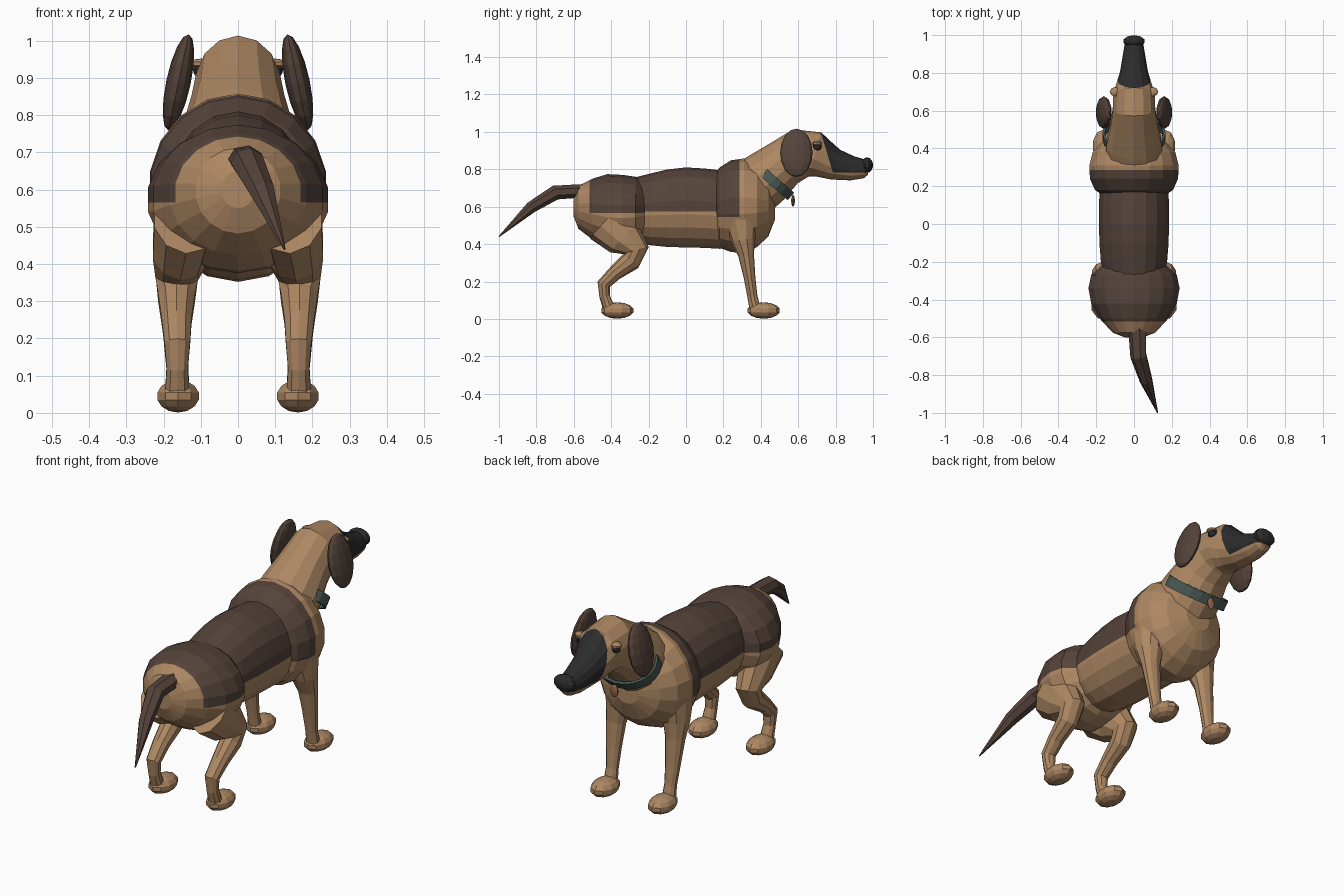
import bpy, bmesh, math
from mathutils import Vector, Matrix

def material(name, r, g, b):
    m = bpy.data.materials.new(name)
    m.diffuse_color = (r, g, b, 1)
    return m

TAN = material("tan fur", 0.42, 0.245, 0.125)
BROWN = material("dark brown fur", 0.09, 0.057, 0.043)
BLACK = material("black", 0.025, 0.025, 0.026)
GREEN = material("grey green collar", 0.065, 0.1, 0.088)
RUST = material("rust tag", 0.3, 0.13, 0.065)

def finish(bm, name, mats, rule=None, cuts=()):
    """Cut along colour borders, then colour the faces by rule."""
    for co, no in cuts:
        bmesh.ops.bisect_plane(bm, geom=bm.verts[:] + bm.edges[:] + bm.faces[:],
                               plane_co=co, plane_no=no, dist=1e-5)
    bmesh.ops.recalc_face_normals(bm, faces=bm.faces[:])
    me = bpy.data.meshes.new(name)
    for m in mats:
        me.materials.append(m)
    if rule:
        for f in bm.faces:
            f.material_index = int(rule(f.calc_center_median()))
    bm.to_mesh(me)
    bm.free()
    ob = bpy.data.objects.new(name, me)
    bpy.context.collection.objects.link(ob)
    return ob

def loft(name, rings, mats, sides=12, upright=False, rule=None, cuts=()):
    """Skin elliptical rings (x, y, z, side radius, up radius) along a path."""
    bm = bmesh.new()
    pts = [Vector(r[:3]) for r in rings]
    loops = []
    for i, r in enumerate(rings):
        t = (pts[min(i + 1, len(pts) - 1)] - pts[max(i - 1, 0)]).normalized()
        if upright:
            t = Vector((0, 1, 0))
        side = (Vector((1, 0, 0)) - t * t.x).normalized()
        up = side.cross(t)
        loops.append([bm.verts.new(pts[i] + side * r[3] * math.cos(a) + up * r[4] * math.sin(a))
                      for a in (2 * math.pi * (k + 0.5) / sides for k in range(sides))])
    for a, b in zip(loops, loops[1:]):
        for k in range(sides):
            n = (k + 1) % sides
            bm.faces.new((a[k], a[n], b[n], b[k]))
    bm.faces.new(loops[0][::-1])
    bm.faces.new(loops[-1])
    return finish(bm, name, mats, rule, cuts)

def blob(name, loc, size, mat, rot=(0, 0, 0), u=10, v=7):
    bm = bmesh.new()
    bmesh.ops.create_uvsphere(bm, u_segments=u, v_segments=v, radius=1)
    ob = finish(bm, name, [mat])
    ob.location, ob.scale, ob.rotation_euler = loc, size, rot
    return ob

def body(name, rings, rule, cuts):
    loft(name, [(0,) + r for r in rings], [TAN, BROWN], 18, True, rule, cuts)

# Torso: barrel, rump and chest with a dark saddle on top
Z = Vector((0, 0, 1))
saddle = (Vector((0, 0, 0.575)), Z)
body("barrel", [(-0.32, 0.585, 0.15, 0.16), (-0.2, 0.585, 0.178, 0.19), (-0.1, 0.592, 0.186, 0.207),
                (0, 0.596, 0.188, 0.214), (0.1, 0.592, 0.188, 0.212), (0.18, 0.585, 0.185, 0.21),
                (0.27, 0.6, 0.17, 0.22)], lambda c: c.z > 0.575, [saddle])
body("rump", [(-0.602, 0.6, 0.045, 0.05), (-0.575, 0.597, 0.115, 0.115), (-0.5, 0.587, 0.185, 0.163),
              (-0.42, 0.577, 0.23, 0.197), (-0.34, 0.573, 0.245, 0.197), (-0.27, 0.575, 0.23, 0.185),
              (-0.21, 0.58, 0.16, 0.15)], lambda c: c.z > 0.565 and c.y > -0.515,
     [(Vector((0, 0, 0.565)), Z), (Vector((0, -0.515, 0)), Vector((0, 1, 0)))])
body("chest", [(0.14, 0.6, 0.15, 0.16), (0.18, 0.595, 0.21, 0.215), (0.24, 0.603, 0.237, 0.245),
               (0.31, 0.605, 0.24, 0.253), (0.38, 0.605, 0.222, 0.22), (0.44, 0.605, 0.165, 0.165),
               (0.475, 0.6, 0.07, 0.07)], lambda c: c.z > 0.545 and c.y < 0.285,
     [(Vector((0, 0, 0.545)), Z), (Vector((0, 0.285, 0)), Vector((0, 1, 0)))])

# Neck, skull and muzzle in one skin, black upper muzzle
slant = Vector((0, 1, 0.3)).normalized()
mask = Vector((0, 0.765, 0.85))
loft("head_and_neck", [(0, 0.32, 0.67, 0.16, 0.16), (0, 0.43, 0.755, 0.15, 0.15),
                       (0, 0.52, 0.83, 0.128, 0.13), (0, 0.61, 0.885, 0.115, 0.134),
                       (0, 0.69, 0.88, 0.112, 0.122), (0, 0.745, 0.848, 0.092, 0.098),
                       (0, 0.80, 0.825, 0.076, 0.083), (0, 0.89, 0.805, 0.061, 0.065),
                       (0, 0.955, 0.803, 0.05, 0.05), (0, 0.975, 0.802, 0.03, 0.03)],
     [TAN, BLACK], 14, False,
     lambda c: c.z > 0.783 and (c - mask).dot(slant) > 0,
     [(Vector((0, 0, 0.783)), Z), (mask, slant)])
blob("nose", (0, 0.968, 0.822), (0.06, 0.032, 0.042), BLACK)

# Tail bending to one side
loft("tail", [(0.015, -0.5, 0.685, 0.04, 0.035), (0.02, -0.6, 0.682, 0.047, 0.037),
              (0.025, -0.7, 0.675, 0.045, 0.04), (0.065, -0.83, 0.595, 0.035, 0.032),
              (0.125, -1.0, 0.44, 0.003, 0.003)], [BROWN], 7)

# Paired parts
for s, tag in ((-1, "left"), (1, "right")):
    loft("front_leg_" + tag, [(s * 0.15, 0.29, 0.55, 0.08, 0.10), (s * 0.16, 0.305, 0.42, 0.065, 0.065),
                              (s * 0.165, 0.322, 0.34, 0.05, 0.042), (s * 0.165, 0.34, 0.22, 0.039, 0.031),
                              (s * 0.163, 0.355, 0.12, 0.031, 0.027), (s * 0.163, 0.37, 0.05, 0.035, 0.03)],
         [TAN], 10)
    loft("hind_leg_" + tag, [(s * 0.14, -0.42, 0.52, 0.09, 0.13), (s * 0.155, -0.33, 0.43, 0.078, 0.105),
                             (s * 0.165, -0.265, 0.365, 0.06, 0.068), (s * 0.165, -0.295, 0.31, 0.052, 0.055),
                             (s * 0.165, -0.38, 0.245, 0.042, 0.04), (s * 0.163, -0.44, 0.185, 0.036, 0.036),
                             (s * 0.163, -0.435, 0.12, 0.03, 0.028), (s * 0.163, -0.41, 0.05, 0.035, 0.032)],
         [TAN], 10)
    for part, y in (("front_paw_", 0.415), ("hind_paw_", -0.367)):
        blob(part + tag, (s * 0.161, y, 0.045), (0.06, 0.088, 0.044), TAN)
    blob("ear_" + tag, (s * 0.16, 0.59, 0.888), (0.033, 0.087, 0.132), BROWN,
         (0, s * math.radians(-12), 0), 12, 8)
    blob("eye_" + tag, (s * 0.1, 0.702, 0.922), (0.022, 0.024, 0.022), BLACK)
    blob("brow_" + tag, (s * 0.1, 0.7, 0.938), (0.03, 0.026, 0.014), TAN, u=8, v=5)

# Collar band: slanted elliptical hoop with thickness
frame = Matrix.Translation((0, 0.465, 0.738)) @ Matrix.Rotation(math.radians(-41), 4, 'X')
bm = bmesh.new()
N = 20
hoop = []
for k in range(N):
    a = 2 * math.pi * k / N
    hoop.append([bm.verts.new(frame @ Vector(((0.155 + d) * math.cos(a), (0.115 + d) * math.sin(a), h)))
                 for d, h in ((0, -0.026), (0.012, -0.026), (0.012, 0.026), (0, 0.026))])
for k in range(N):
    a, b = hoop[k], hoop[(k + 1) % N]
    for j in range(4):
        n = (j + 1) % 4
        bm.faces.new((a[j], a[n], b[n], b[j]))
finish(bm, "collar", [GREEN])
blob("collar_tag", (0, 0.572, 0.632), (0.022, 0.01, 0.032), RUST)
